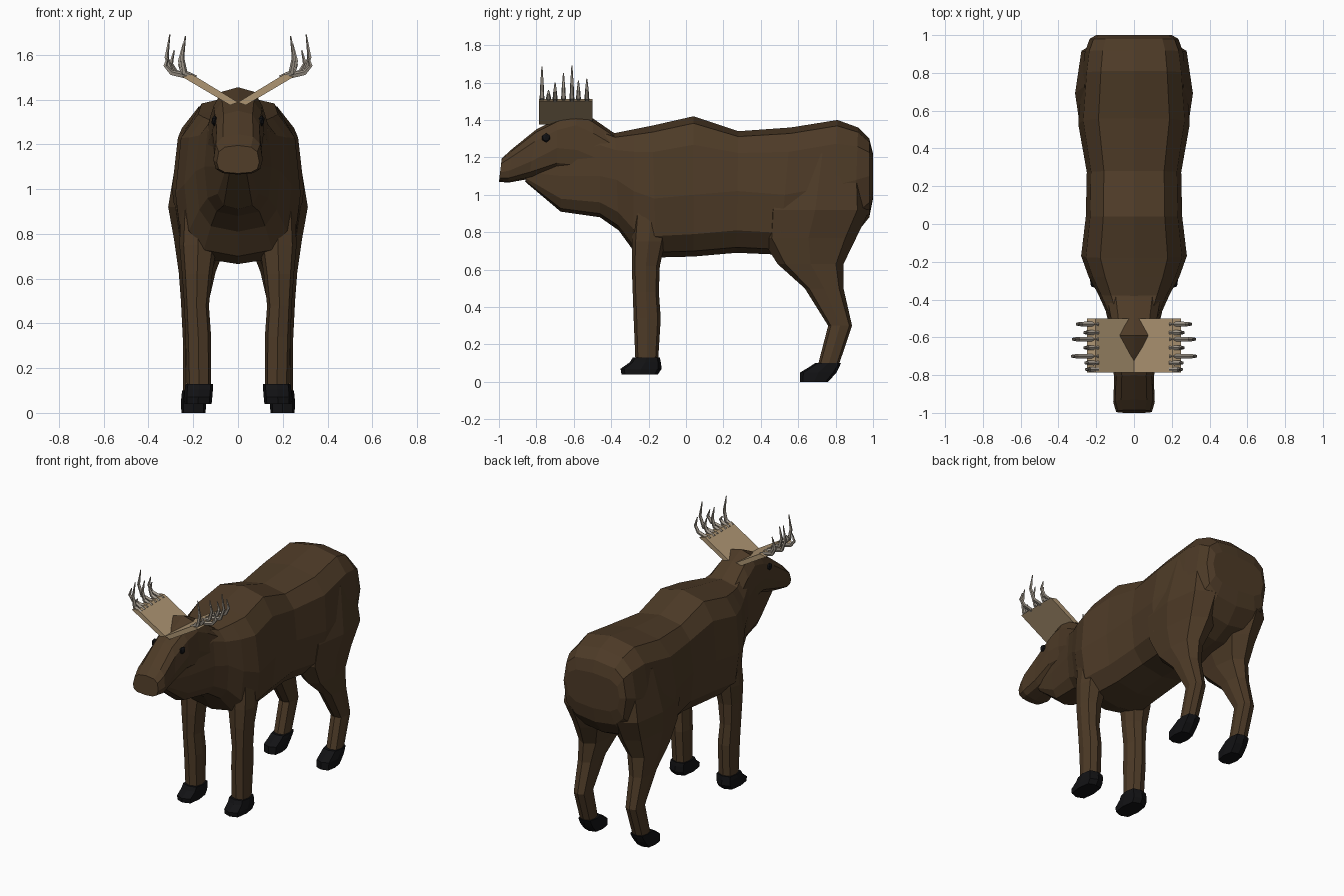
import bpy, bmesh, math
from mathutils import Vector


def mat(name, rgb):
    m = bpy.data.materials.new(name)
    m.diffuse_color = (*rgb, 1)
    return m


BROWN = mat("brown fur", (0.075, 0.043, 0.020))
BLACK = mat("black", (0.006, 0.006, 0.007))
TAN = mat("antler tan", (0.42, 0.30, 0.17))
GREY = mat("tine grey", (0.34, 0.30, 0.25))


def finish(name, bm, material):
    bmesh.ops.recalc_face_normals(bm, faces=bm.faces)
    me = bpy.data.meshes.new(name)
    bm.to_mesh(me)
    bm.free()
    me.materials.append(material)
    ob = bpy.data.objects.new(name, me)
    bpy.context.scene.collection.objects.link(ob)
    return ob


def skin(bm, rings):
    """Join rings of points into a closed tube."""
    vs = [[bm.verts.new(p) for p in r] for r in rings]
    n = len(vs[0])
    for a, b in zip(vs, vs[1:]):
        for i in range(n):
            j = (i + 1) % n
            bm.faces.new((a[i], a[j], b[j], b[i]))
    bm.faces.new(vs[0][::-1])
    bm.faces.new(vs[-1])


def oval(n, p, off=0.0):
    """Rounded-square unit outline."""
    out = []
    for i in range(n):
        t = 2 * math.pi * i / n + off
        c, s = math.cos(t), math.sin(t)
        out.append((math.copysign(abs(c) ** p, c) if abs(c) > 1e-6 else 0,
                    math.copysign(abs(s) ** p, s) if abs(s) > 1e-6 else 0))
    return out


def along_y(name, secs, material, n=12, p=0.7):
    """Sections: y at top, y at bottom, z top, z bottom, half width, z of widest point."""
    bm = bmesh.new()
    rings = []
    for yt, yb, zt, zb, w, zm in secs:
        ring = []
        for c, s in oval(n, p):
            z = zm + s * ((zt - zm) if s > 0 else (zm - zb))
            f = (z - zb) / (zt - zb)
            ring.append((c * w, yb + (yt - yb) * f, z))
        rings.append(ring)
    skin(bm, rings)
    return finish(name, bm, material)


def along_z(name, secs, material, side, n=8, p=0.75):
    """Sections: z, y front, y back, x inner, x outer."""
    bm = bmesh.new()
    skin(bm, [[(side * ((a + b) / 2 + c * (b - a) / 2), (y0 + y1) / 2 + s * (y1 - y0) / 2, z)
               for c, s in oval(n, p)] for z, y0, y1, a, b in secs])
    return finish(name, bm, material)


# trunk with neck and throat flap
body = along_y("body", [
    (-0.84, -0.86, 1.16, 1.07, 0.06, 1.12),
    (-0.66, -0.67, 1.28, 0.91, 0.10, 1.10),
    (-0.46, -0.46, 1.36, 0.88, 0.15, 1.10),
    (-0.38, -0.36, 1.33, 0.81, 0.19, 1.08),
    (-0.28, -0.28, 1.35, 0.70, 0.24, 1.02),
    (-0.18, -0.16, 1.37, 0.665, 0.28, 0.98),
    (0.04, 0.04, 1.42, 0.67, 0.255, 1.00),
    (0.28, 0.27, 1.34, 0.69, 0.25, 1.02),
    (0.56, 0.50, 1.36, 0.68, 0.295, 1.00),
    (0.81, 0.78, 1.40, 0.72, 0.275, 1.05),
    (0.92, 0.90, 1.36, 0.78, 0.26, 1.08),
    (0.98, 0.98, 1.30, 0.88, 0.235, 1.10),
    (1.00, 1.00, 1.22, 0.98, 0.20, 1.10)], BROWN, p=0.65)

# head
head = along_y("head", [
    (-0.985, -1.0, 1.195, 1.07, 0.095, 1.12),
    (-0.93, -0.95, 1.245, 1.065, 0.11, 1.13),
    (-0.80, -0.84, 1.35, 1.085, 0.105, 1.18),
    (-0.69, -0.69, 1.405, 1.12, 0.115, 1.25),
    (-0.59, -0.58, 1.455, 1.11, 0.12, 1.24),
    (-0.50, -0.48, 1.41, 1.05, 0.135, 1.2),
    (-0.37, -0.36, 1.32, 0.95, 0.16, 1.15)], BROWN)

limbs = [head]
for side, tag in ((1, "right"), (-1, "left")):
    # legs
    limbs.append(along_z("front_leg_" + tag, [
        (1.10, -0.27, -0.04, 0.10, 0.245),
        (0.75, -0.29, -0.11, 0.095, 0.262),
        (0.62, -0.29, -0.14, 0.115, 0.25),
        (0.48, -0.285, -0.145, 0.13, 0.24),
        (0.34, -0.28, -0.135, 0.12, 0.235),
        (0.10, -0.27, -0.15, 0.12, 0.228)], BROWN, side))
    limbs.append(along_z("hind_leg_" + tag, [
        (1.22, 0.50, 0.96, 0.03, 0.262),
        (0.92, 0.40, 0.983, 0.02, 0.312),
        (0.77, 0.40, 0.91, 0.045, 0.285),
        (0.63, 0.49, 0.842, 0.10, 0.265),
        (0.50, 0.635, 0.842, 0.13, 0.255),
        (0.30, 0.76, 0.888, 0.145, 0.245),
        (0.07, 0.70, 0.81, 0.15, 0.245)], BROWN, side))
    # hooves
    along_z("front_hoof_" + tag, [
        (0.13, -0.285, -0.14, 0.112, 0.235), (0.105, -0.30, -0.135, 0.112, 0.238),
        (0.07, -0.35, -0.13, 0.115, 0.24), (0.04, -0.345, -0.15, 0.118, 0.238)], BLACK, side, p=0.6)
    along_z("hind_hoof_" + tag, [
        (0.10, 0.69, 0.828, 0.14, 0.25), (0.08, 0.66, 0.82, 0.14, 0.252),
        (0.05, 0.61, 0.805, 0.142, 0.255), (0.0, 0.61, 0.76, 0.145, 0.253)], BLACK, side, p=0.6)

    # eye
    bm = bmesh.new()
    bmesh.ops.create_icosphere(bm, subdivisions=1, radius=0.025)
    for v in bm.verts:
        v.co = Vector((v.co.x * 0.6 + side * 0.105, v.co.y - 0.748, v.co.z + 1.305))
    finish("eye_" + tag, bm, BLACK)

    # antler palm: a tilted slab
    bm = bmesh.new()
    skin(bm, [[(side * x, y, z) for x, z in
               ((0.0, 1.388), (0.035, 1.375), (0.25, 1.502), (0.205, 1.512))]
              for y in (-0.785, -0.50)])
    finish("antler_" + tag, bm, TAN)

    # antler tines curving out and up
    bm = bmesh.new()
    for y, reach, top in ((-0.77, 0.25, 1.685), (-0.735, 0.255, 1.56), (-0.70, 0.325, 1.60),
                          (-0.655, 0.26, 1.65), (-0.61, 0.32, 1.69), (-0.575, 0.26, 1.61),
                          (-0.53, 0.30, 1.62)):
        path = [(0.19, 1.495, 0.014), (0.19 + (reach - 0.19) * 0.8, 1.52, 0.013),
                (reach, 1.52 + (top - 1.52) * 0.4, 0.010), (reach - 0.015, top, 0.003)]
        rings = []
        for k, (x, z, r) in enumerate(path):
            a, b = path[max(k - 1, 0)], path[min(k + 1, 3)]
            d = Vector((b[0] - a[0], b[1] - a[1])).normalized()
            rings.append([(side * (x - d.y * r * c), y + r * s, z + d.x * r * c)
                          for c, s in oval(5, 1)])
        skin(bm, rings)
    finish("antler_tines_" + tag, bm, GREY)

# merge head and legs into the body
for part in limbs:
    m = body.modifiers.new("union", 'BOOLEAN')
    m.operation = 'UNION'
    m.solver = 'EXACT'
    m.object = part
    bpy.context.view_layer.objects.active = body
    bpy.ops.object.modifier_apply(modifier=m.name)
    bpy.data.objects.remove(part)
